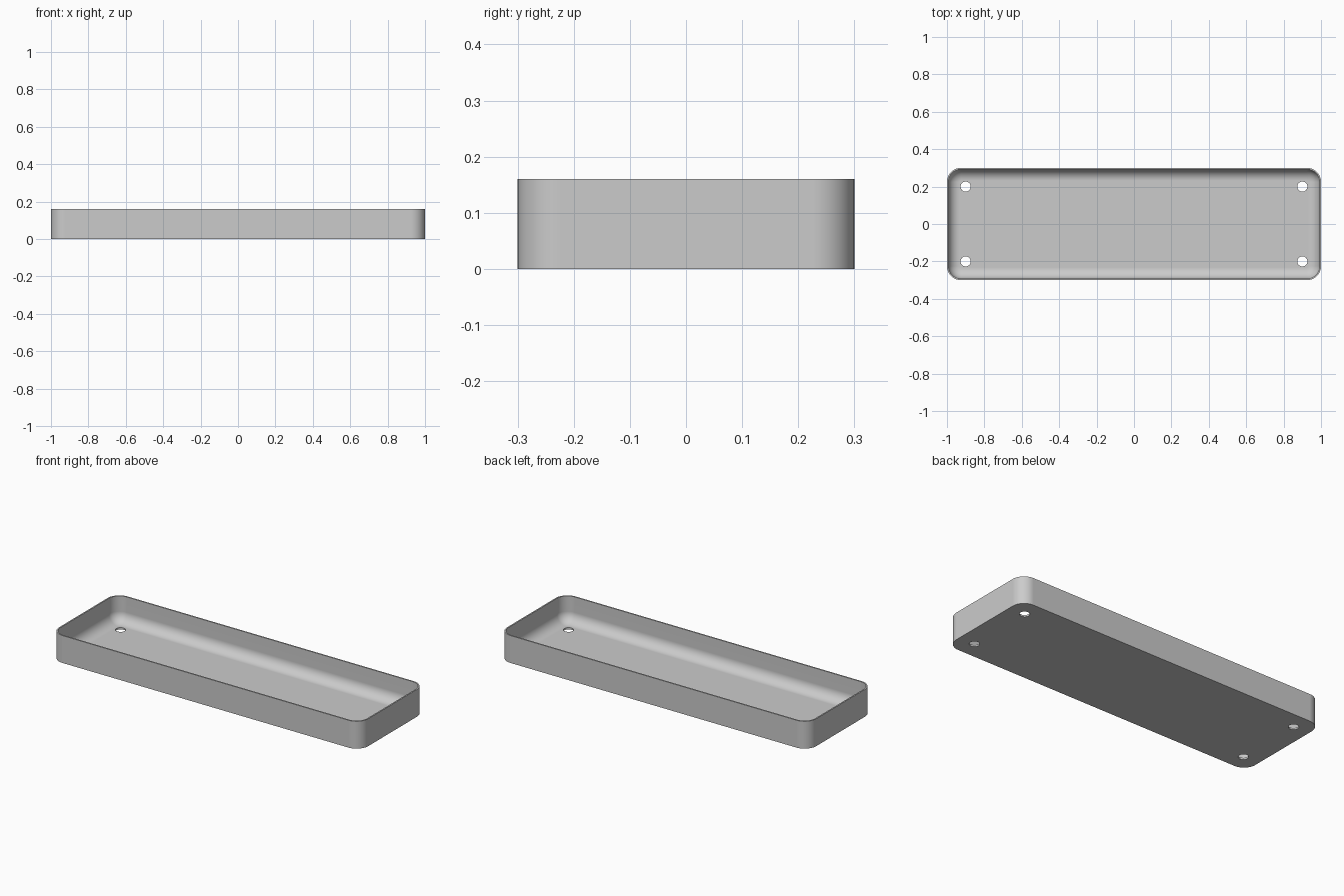
import bpy, bmesh, math

if "Cube" in bpy.data.objects:
    bpy.data.objects.remove(bpy.data.objects["Cube"], do_unlink=True)

HALF_X, HALF_Y, HEIGHT = 1.0, 0.3, 0.16
CORNER, WALL, FLOOR, FILLET = 0.075, 0.008, 0.01, 0.06
HOLE_X, HOLE_Y, HOLE_R = 0.9, 0.2, 0.027
CORNER_STEPS, FILLET_STEPS = 12, 10

grey = bpy.data.materials.new("light grey")
grey.use_nodes = True
colour = (0.6, 0.6, 0.6, 1)
grey.diffuse_color = colour
grey.node_tree.nodes["Principled BSDF"].inputs["Base Color"].default_value = colour


def rounded_ring(bm, inset, z):
    """Rounded rectangle of vertices, moved inwards by inset."""
    ring = []
    for k, (sx, sy) in enumerate([(1, 1), (-1, 1), (-1, -1), (1, -1)]):
        for i in range(CORNER_STEPS + 1):
            a = math.pi / 2 * (k + i / CORNER_STEPS)
            r = CORNER - inset
            ring.append(bm.verts.new((sx * (HALF_X - CORNER) + r * math.cos(a),
                                      sy * (HALF_Y - CORNER) + r * math.sin(a), z)))
    return ring


# Tray section: outer wall, rim, inner wall and the fillet down to the floor
section = [(0, 0), (0, HEIGHT), (WALL, HEIGHT)]
for i in range(FILLET_STEPS + 1):
    a = math.pi / 2 * i / FILLET_STEPS
    section.append((WALL + FILLET * (1 - math.cos(a)),
                    FLOOR + FILLET * (1 - math.sin(a))))

bm = bmesh.new()
rings = [rounded_ring(bm, inset, z) for inset, z in section]
for low, high in zip(rings, rings[1:]):
    for i in range(len(low)):
        j = (i + 1) % len(low)
        bm.faces.new((low[i], low[j], high[j], high[i]))
bm.faces.new(rings[0][::-1])
bm.faces.new(rings[-1])
bmesh.ops.recalc_face_normals(bm, faces=bm.faces)
mesh = bpy.data.meshes.new("tray")
bm.to_mesh(mesh)
bm.free()
mesh.materials.append(grey)
tray = bpy.data.objects.new("tray", mesh)
bpy.context.collection.objects.link(tray)

# Four screw holes through the floor
bm = bmesh.new()
for sx in (-1, 1):
    for sy in (-1, 1):
        made = bmesh.ops.create_cone(bm, cap_ends=True, segments=32, radius1=HOLE_R,
                                     radius2=HOLE_R, depth=0.1)
        bmesh.ops.translate(bm, verts=made["verts"], vec=(sx * HOLE_X, sy * HOLE_Y, 0))
cut_mesh = bpy.data.meshes.new("hole_cutter")
bm.to_mesh(cut_mesh)
bm.free()
cut_mesh.materials.append(grey)
cutter = bpy.data.objects.new("hole_cutter", cut_mesh)
cutter.hide_render = True
bpy.context.collection.objects.link(cutter)

cut = tray.modifiers.new("holes", 'BOOLEAN')
cut.operation = 'DIFFERENCE'
cut.solver = 'EXACT'
cut.object = cutter

bpy.ops.object.select_all(action='DESELECT')
tray.select_set(True)
bpy.context.view_layer.objects.active = tray
bpy.ops.object.modifier_apply(modifier=cut.name)
bpy.data.objects.remove(cutter, do_unlink=True)

# Smooth corners and fillet, crisp rim and base, flat large faces
bpy.ops.object.shade_smooth_by_angle(angle=math.radians(35))
flat = tray.modifiers.new("flat_faces", 'WEIGHTED_NORMAL')
flat.keep_sharp = True
